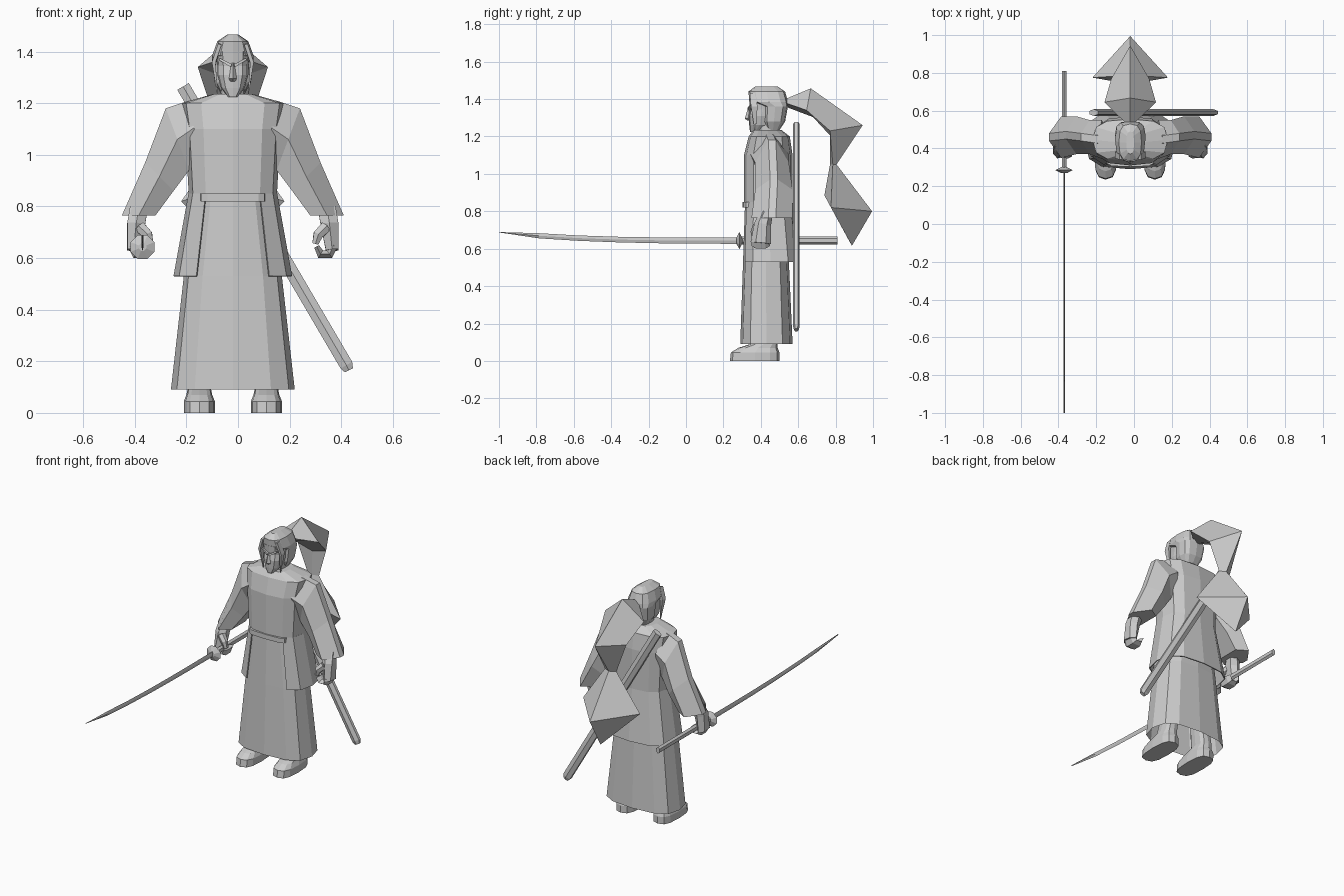
import bpy, bmesh, math
from mathutils import Vector

if "Cube" in bpy.data.objects:
    bpy.data.objects.remove(bpy.data.objects["Cube"], do_unlink=True)

MIDDLE = -0.02  # mirror plane of the body

grey = bpy.data.materials.new("plain_grey")
grey.use_nodes = True
colour = (0.6, 0.6, 0.6, 1)
grey.diffuse_color = colour
grey.node_tree.nodes["Principled BSDF"].inputs["Base Color"].default_value = colour


def loft(name, rings, closed=True, caps=True):
    """Skin a list of equal point rings with flat faces."""
    bm = bmesh.new()
    rows = [[bm.verts.new(point) for point in ring] for ring in rings]
    count = len(rows[0])
    for lower, upper in zip(rows, rows[1:]):
        for i in range(count if closed else count - 1):
            j = (i + 1) % count
            bm.faces.new((lower[i], lower[j], upper[j], upper[i]))
    if caps:
        bm.faces.new(rows[0])
        bm.faces.new(rows[-1])
    bmesh.ops.recalc_face_normals(bm, faces=bm.faces)
    mesh = bpy.data.meshes.new(name)
    bm.to_mesh(mesh)
    bm.free()
    mesh.materials.append(grey)
    part = bpy.data.objects.new(name, mesh)
    bpy.context.collection.objects.link(part)
    return part


def soften(value, power):
    return math.copysign(abs(value) ** power, value)


def ring(z, width, front=.31, back=.57, x=0, sides=12, power=.7):
    """Level superellipse outline, starting at the front middle."""
    points = []
    for i in range(sides):
        angle = math.tau * i / sides
        across = soften(math.sin(angle), power) * width
        along = soften(math.cos(angle), power) * (front - back) / 2
        points.append((MIDDLE + x + across, (front + back) / 2 + along, z))
    return points


def bar(name, path, widths, depths, sides=6):
    """Many-sided bar through a path of points, with a radius pair at each."""
    rings = []
    for i, centre in enumerate(path):
        before, after = path[max(i - 1, 0)], path[min(i + 1, len(path) - 1)]
        heading = (Vector(after) - Vector(before)).normalized()
        helper = Vector((0, 0, 1)) if abs(heading.y) > abs(heading.z) + abs(heading.x) else Vector((0, 1, 0))
        across = heading.cross(helper).normalized()
        along = heading.cross(across)
        angles = [math.tau * (k + .5) / sides for k in range(sides)]
        rings.append([Vector(centre) + across * widths[i] * math.cos(a)
                      + along * depths[i] * math.sin(a) for a in angles])
    return loft(name, rings)


# Long skirt, open at the hem
loft("skirt", [
    ring(z=.09, width=.24, front=.29),
    ring(z=.53, width=.19, front=.305, back=.55),
    ring(z=.83, width=.14, front=.315, back=.55)], caps=False)

# Coat body, shoulders and neckline
loft("coat_body", [
    ring(z=.83, width=.17),
    ring(z=1.1, width=.185),
    ring(z=1.2, width=.2, front=.335, back=.555),
    ring(z=1.235, width=.08, front=.36, back=.51)])

# Open-fronted coat tail: the outlines without their front middle point
tail = loft("coat_tail", [
    ring(z=.85, width=.172)[1:],
    ring(z=.53, width=.23, front=.3, back=.605)[1:]], closed=False, caps=False)
cloth = tail.modifiers.new("cloth", "SOLIDIFY")
cloth.thickness = .006

# Waist sash
loft("sash", [ring(z=level, width=.13, front=.303, back=.45, power=.4) for level in (.82, .85)])


def sleeve_ring(place, outer, inner, front=.35, back=.57):
    """Six-sided sleeve section between its outer and inner edge."""
    (outer_x, outer_z), (inner_x, inner_z) = outer, inner
    middle_x, middle_z = (outer_x + inner_x) / 2, (outer_z + inner_z) / 2
    centre, tuck = (front + back) / 2, .04
    return [place(outer_x, centre - tuck / 2, outer_z),
            place(middle_x, front, middle_z),
            place(inner_x, front + tuck, inner_z),
            place(inner_x, back - tuck, inner_z),
            place(middle_x, back, middle_z),
            place(outer_x, centre + tuck / 2, outer_z)]


for side, name in ((1, "left"), (-1, "right")):
    def place(x, y, z):
        return (MIDDLE + side * x, y, z)

    # Wide sleeve
    loft(name + "_sleeve", [
        sleeve_ring(place, outer=(.17, 1.21), inner=(.13, 1), front=.345, back=.55),
        sleeve_ring(place, outer=(.26, 1.18), inner=(.17, .94), front=.37, back=.55),
        sleeve_ring(place, outer=(.34, .97), inner=(.23, .86), front=.37),
        sleeve_ring(place, outer=(.43, .765), inner=(.3, .765))])

    # Curled hand: palm, finger row and thumb
    bar(name + "_palm",
        [place(.365, .43, .79), place(.375, .41, .73), place(.385, .4, .63)],
        widths=(.04, .04, .028), depths=(.035, .045, .055))
    bar(name + "_fingers",
        [place(.39, .4, .65), place(.375, .4, .615), place(.34, .4, .615), place(.325, .4, .645)],
        widths=(.02, .02, .02, .012), depths=(.05, .05, .05, .05))
    bar(name + "_thumb",
        [place(.36, .38, .72), place(.33, .365, .69), place(.32, .365, .655)],
        widths=(.025, .022, .014), depths=(.025, .02, .014))

    # Shoe and ankle: sole block narrowing to the instep
    stance = side * .13
    loft(name + "_shoe", [
        ring(z=0, x=stance, width=.06, front=.235, back=.5),
        ring(z=.045, x=stance, width=.06, front=.24, back=.5),
        ring(z=.07, x=stance, width=.05, front=.28, back=.49),
        ring(z=.095, x=stance, width=.045, front=.36, back=.49),
        ring(z=.25, x=stance * .8, width=.04, front=.38, back=.49)])

    # Hair lock beside the face, and brow ridge
    bar(name + "_hair_lock",
        [place(.05, .355, 1.43), place(.074, .365, 1.36), place(.06, .37, 1.235)],
        widths=(.01, .01, .002), depths=(.02, .025, .004), sides=4)
    bar(name + "_brow",
        [place(.005, .335, 1.345), place(.05, .35, 1.37)],
        widths=(.008, .006), depths=(.01, .01), sides=4)

# Neck and face, pointed at the chin
loft("neck", [ring(z=level, width=.045, front=.39, back=.49) for level in (1.2, 1.3)])
loft("face", [
    ring(z=1.225, width=.02, front=.342, back=.4),
    ring(z=1.26, width=.046, front=.338, back=.45),
    ring(z=1.31, width=.06, front=.335, back=.47),
    ring(z=1.345, width=.06, front=.342, back=.48),
    ring(z=1.4, width=.065, front=.337, back=.48)])
loft("nose", [
    ring(z=1.285, width=.01, front=.33, back=.35, sides=4),
    ring(z=1.295, width=.015, front=.314, back=.35, sides=4),
    ring(z=1.355, width=.006, front=.332, back=.35, sides=4)])

# Swept-back hair: nape, hairline step and crown
loft("hair", [
    ring(z=1.235, width=.045, front=.43, back=.5),
    ring(z=1.28, width=.07, front=.41, back=.53),
    ring(z=1.36, width=.08, front=.41, back=.545),
    ring(z=1.385, width=.08, front=.34, back=.545),
    ring(z=1.44, width=.06, front=.333, back=.53),
    ring(z=1.467, width=.02, front=.37, back=.49)])


def tuft(spread, back, side, front):
    """Diamond section of the ponytail; each corner is given as (y, z)."""
    return [(MIDDLE, *back), (MIDDLE + spread, *side), (MIDDLE, *front), (MIDDLE - spread, *side)]


# Ponytail of two faceted tufts joined by a narrow waist
loft("ponytail", [
    tuft(spread=.02, back=(.53, 1.4), side=(.53, 1.38), front=(.53, 1.36)),
    tuft(spread=.136, back=(.667, 1.457), side=(.645, 1.34), front=(.715, 1.29)),
    tuft(spread=.1, back=(.945, 1.26), side=(.77, 1.23), front=(.775, 1.2)),
    tuft(spread=.04, back=(.805, 1.05), side=(.785, 1.05), front=(.77, 1.05)),
    tuft(spread=.2, back=(.995, .8), side=(.775, .82), front=(.74, .885)),
    tuft(spread=.002, back=(.888, .617), side=(.887, .617), front=(.886, .617))])

# Long sword: gently rising blade, double-cone guard and grip
sword_x, sword_z = -.37, .643
guard_y, grip_end, tip_y = .285, .81, -1
blade = []
steps = 6
for i in range(steps + 1):
    run = i / steps
    edge = .017 - .004 * run if i < steps else .001
    y = guard_y + (tip_y - guard_y) * run
    z = sword_z + .045 * run ** 3
    blade.append([(sword_x, y, z + edge), (sword_x + .004, y, z),
                  (sword_x, y, z - edge), (sword_x - .004, y, z)])
loft("sword_blade", blade)
guard = (.016, .05, .016)
bar("sword_guard", [(sword_x, guard_y + step, sword_z) for step in (-.016, 0, .016)],
    widths=guard, depths=guard, sides=8)
bar("sword_grip", [(sword_x, guard_y, sword_z), (sword_x, grip_end, sword_z)],
    widths=(.014, .014), depths=(.021, .021))

# Scabbard slung across the back
bar("scabbard", [(-.213, .59, 1.265), (.42, .59, .185), (.43, .59, .165)],
    widths=(.03, .03, .02), depths=(.018, .018, .012))
